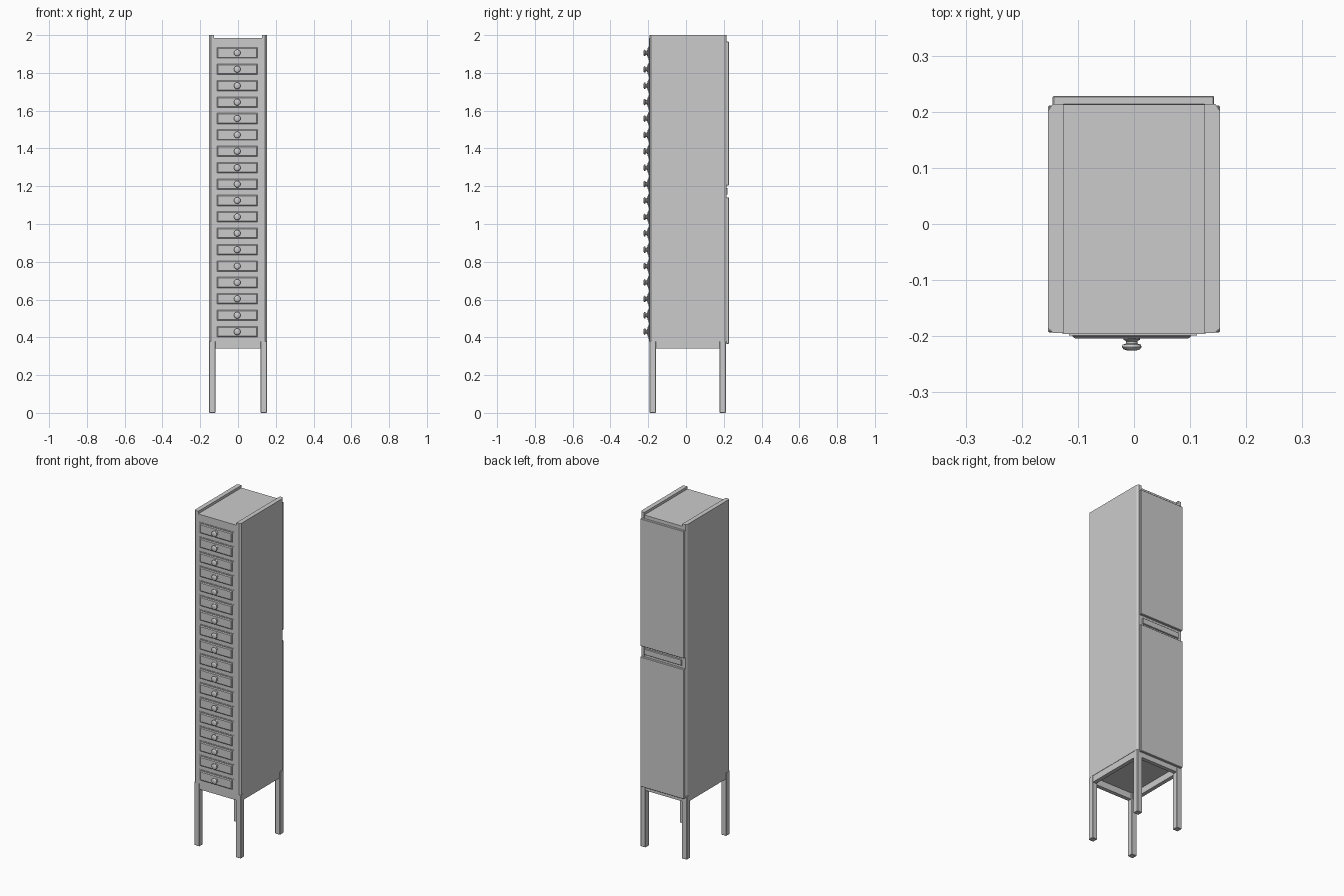
import bpy, bmesh, math
from mathutils import Vector

if "Cube" in bpy.data.objects:
    bpy.data.objects.remove(bpy.data.objects["Cube"])


def mesh_object(name, bm):
    bmesh.ops.recalc_face_normals(bm, faces=bm.faces)
    me = bpy.data.meshes.new(name)
    bm.to_mesh(me)
    bm.free()
    ob = bpy.data.objects.new(name, me)
    bpy.context.collection.objects.link(ob)
    return ob


def box(name, x, y, z, bevel=0):
    bm = bmesh.new()
    bmesh.ops.create_cube(bm, size=1)
    for v in bm.verts:
        v.co = Vector([r[0] + (c + 0.5) * (r[1] - r[0]) for c, r in zip(v.co, (x, y, z))])
    ob = mesh_object(name, bm)
    if bevel:
        m = ob.modifiers.new("edge", 'BEVEL')
        m.width, m.segments = bevel, 1
    return ob


def raised_panel(name, cx, cz, y0, y1, w, h, inset):
    # Bevelled field: wide base rectangle tapering to a smaller flat front
    bm = bmesh.new()
    rings = []
    for y, d in ((y0, 0), (y0 - 0.002, 0), (y1, inset)):
        rings.append([bm.verts.new((cx + sx * (w / 2 - d), y, cz + sz * (h / 2 - d)))
                      for sx, sz in ((-1, -1), (1, -1), (1, 1), (-1, 1))])
    for a, b in zip(rings, rings[1:]):
        for i in range(4):
            j = (i + 1) % 4
            bm.faces.new((a[i], a[j], b[j], b[i]))
    bm.faces.new(rings[0])
    bm.faces.new(rings[-1])
    return mesh_object(name, bm)


def knob_mesh(profile, n=20):
    # Turned knob, revolved around the y axis
    bm = bmesh.new()
    rings = [[bm.verts.new((r * math.cos(2 * math.pi * i / n), y, r * math.sin(2 * math.pi * i / n)))
              for i in range(n)] for r, y in profile]
    for a, b in zip(rings, rings[1:]):
        for i in range(n):
            j = (i + 1) % n
            bm.faces.new((a[i], a[j], b[j], b[i]))
    bm.faces.new(rings[0])
    bm.faces.new(rings[-1])
    return bm


# Carcass between the sides
box("carcass", (-0.127, 0.127), (-0.196, 0.213), (0.378, 1.985))

# Side panels with chamfered vertical corners
for s, side in ((-1, "left"), (1, "right")):
    outline = [(0.126, -0.194), (0.144, -0.194), (0.153, -0.186),
               (0.153, 0.202), (0.145, 0.214), (0.126, 0.214)]
    bm = bmesh.new()
    f = bm.faces.new([bm.verts.new((s * x, y, 0.378)) for x, y in outline])
    ext = bmesh.ops.extrude_face_region(bm, geom=[f])["geom"]
    bmesh.ops.translate(bm, vec=(0, 0, 1.622),
                        verts=[v for v in ext if isinstance(v, bmesh.types.BMVert)])
    bm.faces.ensure_lookup_table()
    if len(bm.faces) < 8:
        bm.faces.new([v for v in f.verts])
    mesh_object(side + "_side_panel", bm)

# Legs
for s, side in ((-1, "left"), (1, "right")):
    xr = sorted((s * 0.12, s * 0.153))
    box("front_" + side + "_leg", xr, (-0.193, -0.160), (0, 0.379), 0.002)
    box("back_" + side + "_leg", xr, (0.178, 0.211), (0, 0.379), 0.002)
    # Side rails of the stand
    xr = sorted((s * 0.128, s * 0.151))
    box(side + "_stand_rail", xr, (-0.17, 0.19), (0.34, 0.379))
box("front_stand_rail", (-0.13, 0.13), (-0.191, -0.168), (0.34, 0.379))
box("back_stand_rail", (-0.13, 0.13), (0.186, 0.209), (0.34, 0.379))

# Back doors and the grip rail between them
box("upper_back_panel", (-0.145, 0.143), (0.212, 0.228), (1.205, 1.965), 0.002)
box("lower_back_panel", (-0.145, 0.143), (0.212, 0.228), (0.366, 1.14), 0.002)
box("back_grip_rail", (-0.125, 0.123), (0.212, 0.221), (1.155, 1.19), 0.002)

# Column of eighteen drawers
cx = -0.004
knob = None
for i in range(18):
    z = 0.43 + i * 0.0868
    box(f"drawer_front_{i + 1}", (cx - 0.112, cx + 0.116), (-0.199, -0.19),
        (z - 0.038, z + 0.034))
    raised_panel(f"drawer_field_{i + 1}", cx, z, -0.198, -0.204, 0.212, 0.056, 0.005)
    if knob is None:
        knob = mesh_object("drawer_knob_1", knob_mesh(
            [(0.015, -0.202), (0.015, -0.206), (0.010, -0.209), (0.010, -0.213),
             (0.016, -0.215), (0.0175, -0.219), (0.015, -0.223), (0.009, -0.225)]))
        knob.location = (cx, 0, z)
        bpy.context.view_layer.objects.active = knob
        knob.select_set(True)
        bpy.ops.object.shade_smooth_by_angle(angle=math.radians(40))
    else:
        k = knob.copy()
        k.name = f"drawer_knob_{i + 1}"
        k.location = (cx, 0, z)
        bpy.context.collection.objects.link(k)
